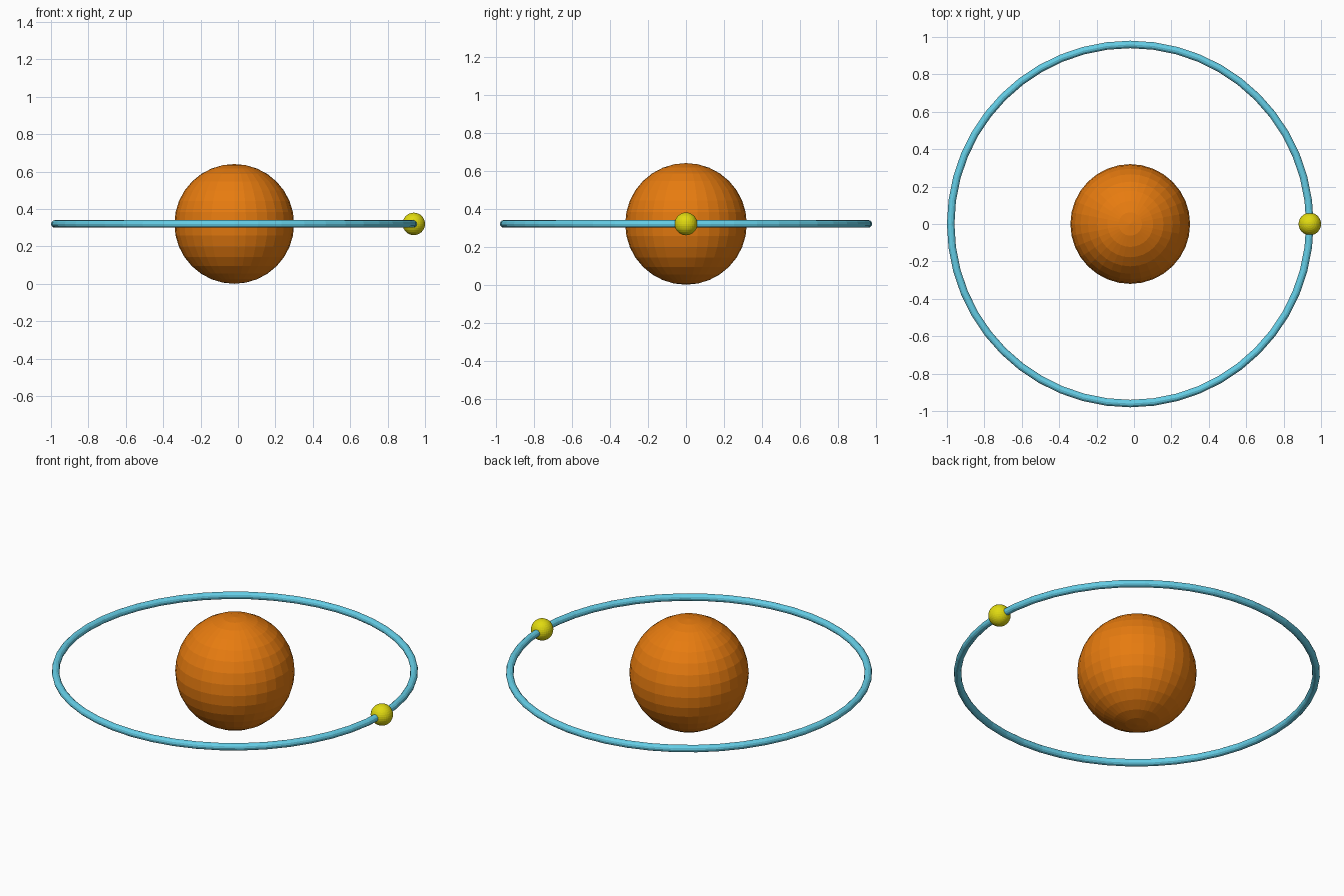
import bpy

if "Cube" in bpy.data.objects:
    bpy.data.objects.remove(bpy.data.objects["Cube"])

CENTRE = (-0.02, 0.0, 0.32)
ORBIT_R = 0.96


def finish(name, color):
    ob = bpy.context.object
    ob.name = name
    mat = bpy.data.materials.new(name + "_color")
    mat.diffuse_color = (*color, 1)
    mat.use_nodes = True
    mat.node_tree.nodes["Principled BSDF"].inputs["Base Color"].default_value = mat.diffuse_color
    ob.data.materials.append(mat)


def ball(name, radius, location, color):
    bpy.ops.mesh.primitive_uv_sphere_add(segments=32, ring_count=16,
                                         radius=radius, location=location)
    finish(name, color)


# Central planet
ball("planet", 0.32, CENTRE, (0.8, 0.2, 0.005))

# Small moon sitting on the orbit
ball("moon", 0.06, (CENTRE[0] + ORBIT_R, CENTRE[1], CENTRE[2]), (0.75, 0.7, 0.005))

# Orbit ring
bpy.ops.mesh.primitive_torus_add(major_segments=48, minor_segments=12,
                                 major_radius=ORBIT_R, minor_radius=0.02,
                                 location=CENTRE)
finish("orbit_ring", (0.13, 0.62, 0.8))
